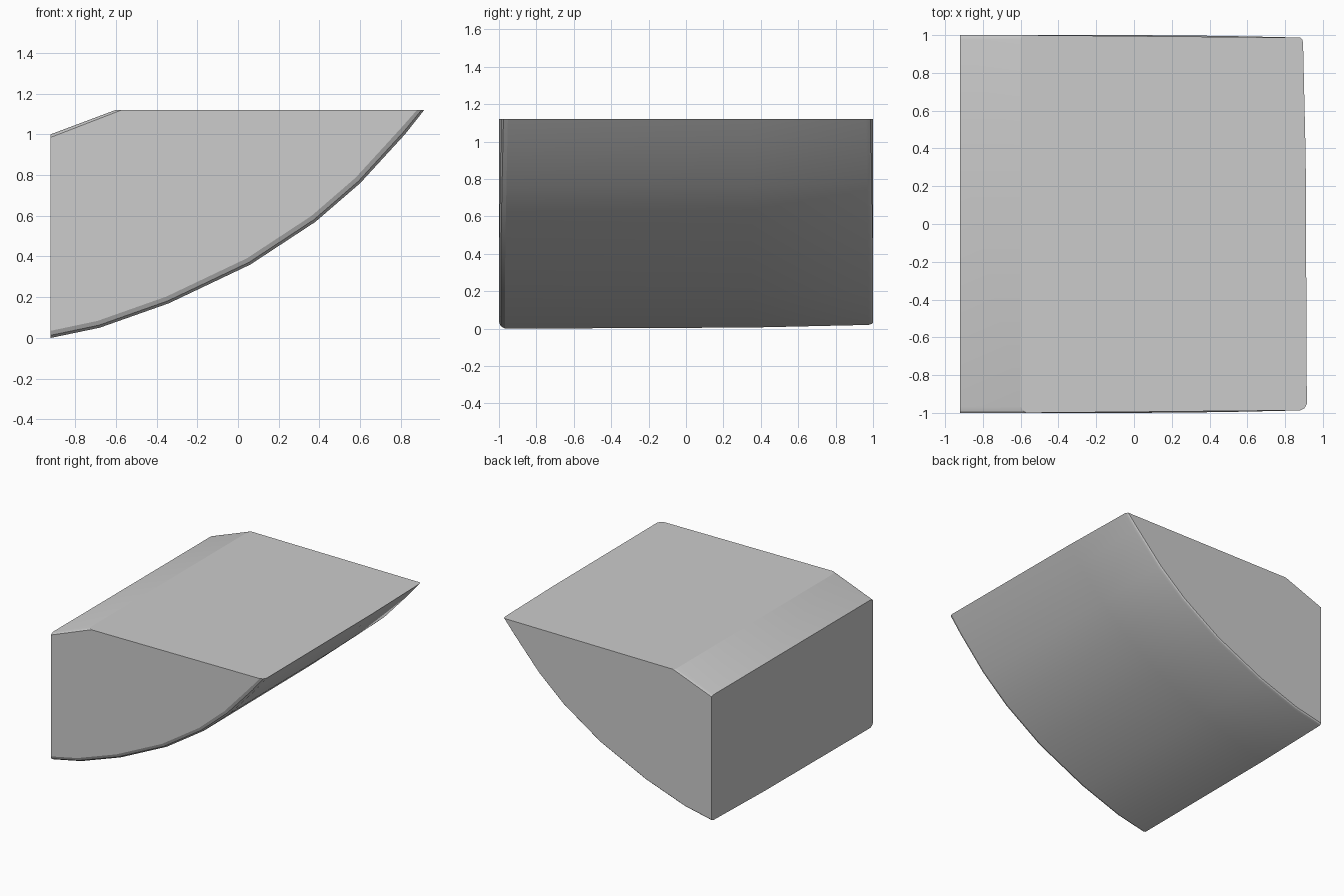
import bpy, bmesh, math

if "Cube" in bpy.data.objects:
    bpy.data.objects.remove(bpy.data.objects["Cube"])

# Curved underside, from the low back edge up to the pointed tip (x, z)
CURVE = [(-0.92, 0.0), (-0.68, 0.05), (-0.34, 0.17), (0.06, 0.36),
         (0.38, 0.57), (0.60, 0.76), (0.82, 1.0), (0.915, 1.12)]

# Cross-sections: y position, underside inset, drop of the sloped top edge
SECTIONS = [(-1.0, 0.035, 0.015), (-0.99, 0.013, 0.007), (-0.967, 0.0, 0.0),
            (0.35, 0.006, 0.0), (0.975, 0.02, 0.0), (0.992, 0.025, 0.003),
            (1.0, 0.033, 0.006)]


def section(y, inset, drop):
    pts = []
    last = len(CURVE) - 1
    for i, (x, z) in enumerate(CURVE):
        a = math.radians(10 + 42 * i / last)
        if i == 0:
            pts.append((x, z + inset))
        elif i == last:
            pts.append((x - inset, z))
        else:
            pts.append((x - inset * math.sin(a), z + inset * math.cos(a)))
    pts += [(-0.60 + drop * 2, 1.12), (-0.92, 1.0 - drop)]
    out = []
    for x, z in pts:
        # End faces draw in slightly towards the tip
        taper = 0.014 * max(0, (x + 0.1)) ** 2
        yy = y - math.copysign(taper, y) if abs(y) > 0.9 else y
        out.append((x, yy, z))
    return out


# Wedge body lofted through the cross-sections
bm = bmesh.new()
rings = [[bm.verts.new(p) for p in section(*s)] for s in SECTIONS]
n = len(rings[0])
for a, b in zip(rings, rings[1:]):
    for i in range(n):
        j = (i + 1) % n
        bm.faces.new((a[i], a[j], b[j], b[i]))
bm.faces.new(rings[0])
bm.faces.new(rings[-1])
bmesh.ops.recalc_face_normals(bm, faces=bm.faces[:])
mesh = bpy.data.meshes.new("curved_wedge_block")
bm.to_mesh(mesh)
bm.free()
body = bpy.data.objects.new("curved_wedge_block", mesh)
bpy.context.collection.objects.link(body)

# Smooth curve, sharp edges
bpy.context.view_layer.objects.active = body
body.select_set(True)
bpy.ops.object.shade_smooth_by_angle(angle=math.radians(18))
